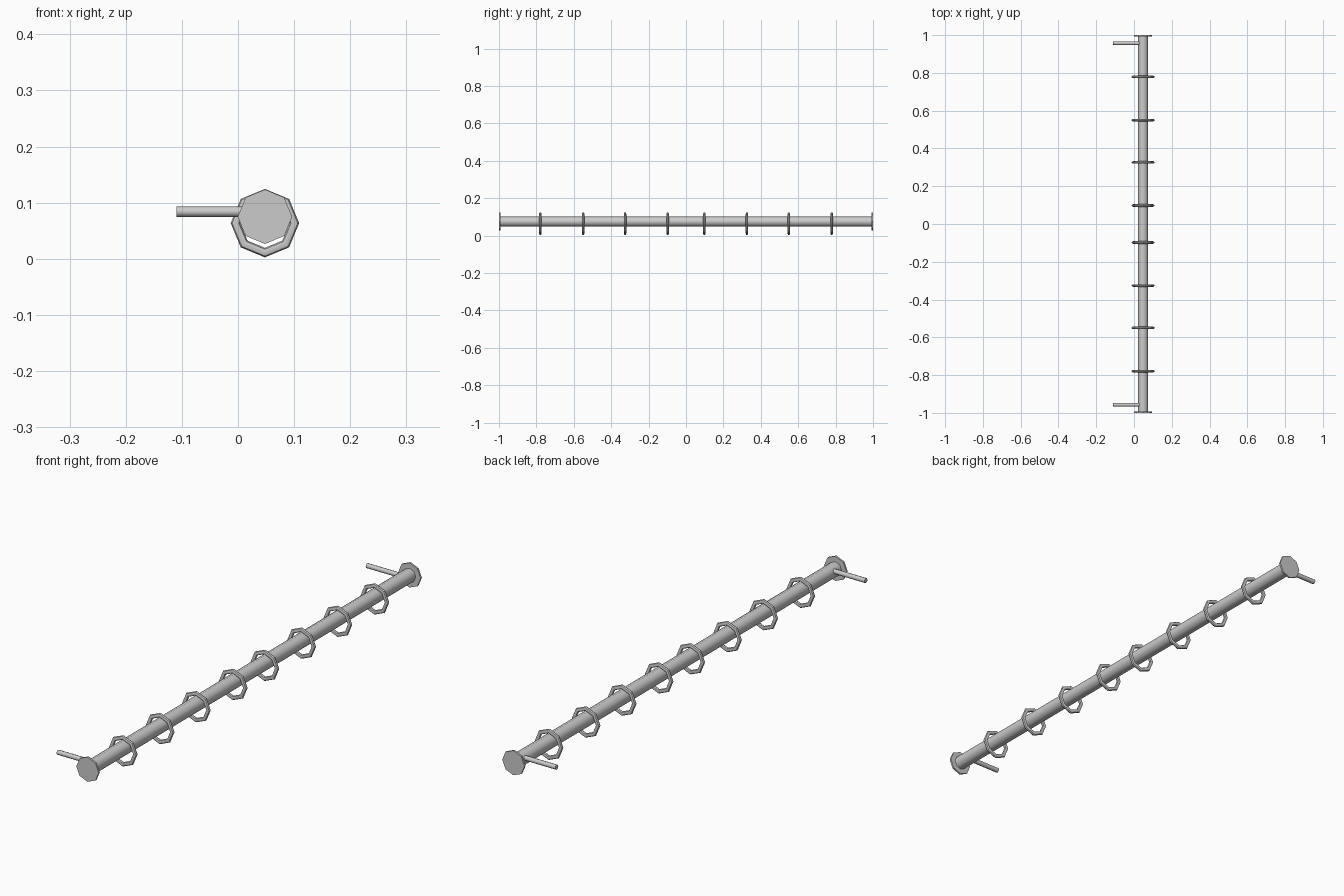
import bpy, math
from mathutils import Matrix

if "Cube" in bpy.data.objects:
    bpy.data.objects.remove(bpy.data.objects["Cube"])

X, Z = 0.048, 0.075   # axis of the rod
SIDES = 8


def cylinder(name, radius, length, centre, axis, smooth=True):
    rot = (math.pi / 2, 0, 0) if axis == 'Y' else (0, math.pi / 2, 0)
    bpy.ops.mesh.primitive_cylinder_add(vertices=SIDES, radius=radius, depth=length,
                                        location=centre, rotation=rot)
    ob = bpy.context.object
    ob.name = name
    if smooth:
        bpy.ops.object.shade_smooth_by_angle(angle=math.radians(50))
    return ob


def ring(name, y):
    bpy.ops.mesh.primitive_torus_add(major_segments=SIDES, minor_segments=8,
                                     major_radius=0.0525, minor_radius=0.0085,
                                     location=(X, y, 0.0635), rotation=(math.pi / 2, 0, 0))
    ob = bpy.context.object
    ob.name = name
    # slightly flattened section along the rod
    ob.data.transform(Matrix.Diagonal((1, 1, 0.8, 1)))
    bpy.ops.object.shade_smooth_by_angle(angle=math.radians(40))


# Main rod
cylinder("rod", 0.027, 1.99, (X, 0, Z), 'Y')

for side, s in (("front", -1), ("back", 1)):
    # End cap disc
    cylinder(side + "_end_cap", 0.0485, 0.007, (X, s * 0.9965, Z), 'Y', False)
    # Wall peg
    cylinder(side + "_wall_peg", 0.0095, 0.14, (-0.04, s * 0.957, 0.084), 'X')
    # Hanging curtain rings
    for i, y in enumerate((0.098, 0.326, 0.55, 0.779)):
        ring(f"{side}_ring_{i + 1}", s * y)
